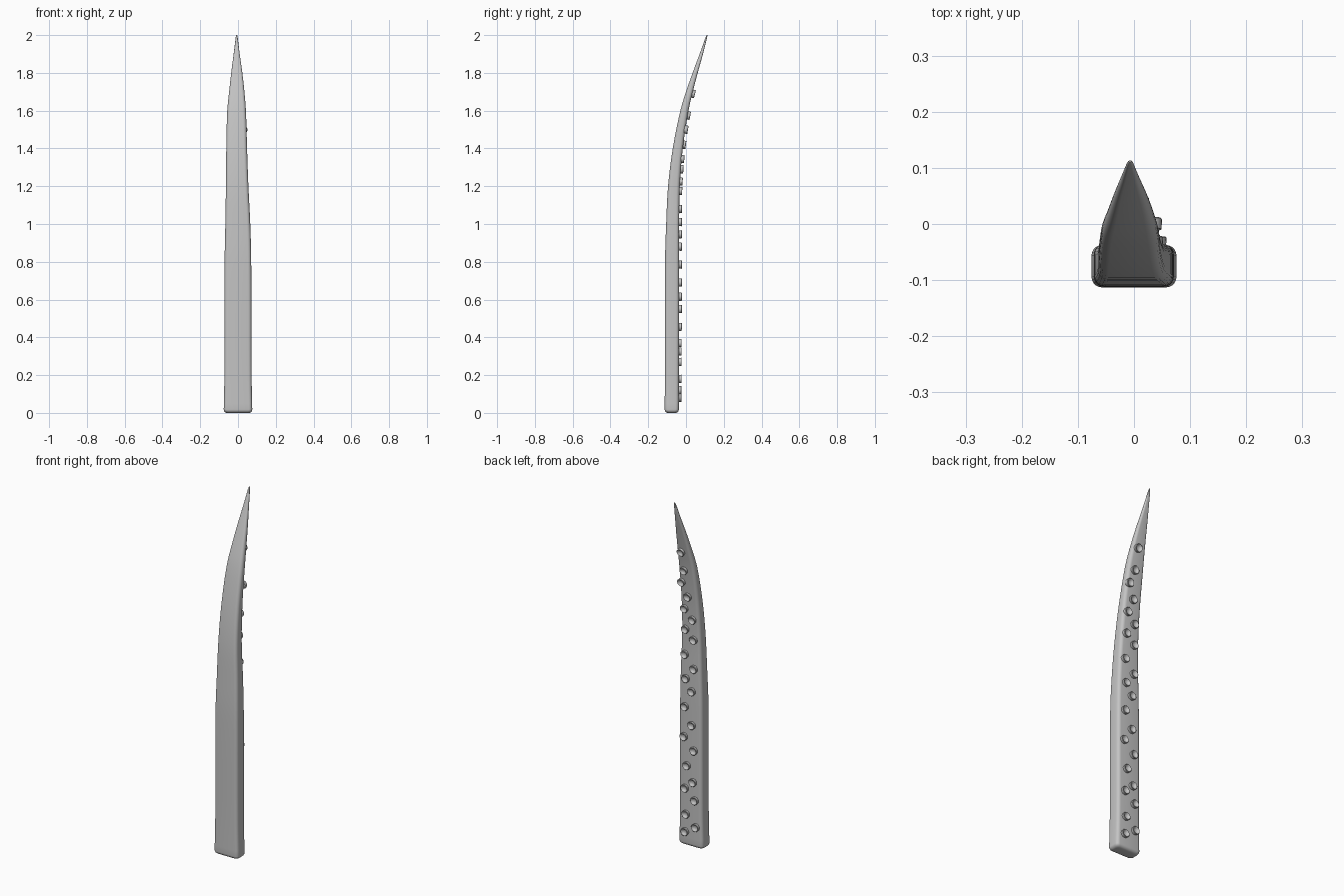
import bpy, bmesh, math
from mathutils import Vector, Matrix

if "Cube" in bpy.data.objects:
    bpy.data.objects.remove(bpy.data.objects["Cube"])

grey = bpy.data.materials.new("soft grey")
grey.diffuse_color = (0.55, 0.55, 0.55, 1)
grey.use_nodes = True
grey.node_tree.nodes["Principled BSDF"].inputs["Base Color"].default_value = grey.diffuse_color

# Tentacle sections: z, left x, right x, front y, back y
KEYS = [
    (0.0, -0.076, 0.076, -0.113, -0.038),
    (0.2, -0.072, 0.072, -0.112, -0.037),
    (0.8, -0.071, 0.070, -0.111, -0.036),
    (1.0, -0.067, 0.065, -0.105, -0.036),
    (1.2, -0.064, 0.055, -0.095, -0.033),
    (1.4, -0.062, 0.048, -0.070, -0.017),
    (1.6, -0.057, 0.042, -0.030, 0.013),
    (1.7, -0.047, 0.034, 0.000, 0.036),
    (1.8, -0.036, 0.023, 0.035, 0.062),
    (1.9, -0.023, 0.009, 0.072, 0.090),
    (2.0, -0.011, -0.003, 0.108, 0.115),
]


def section(z):
    """Smoothly interpolated left, right, front and back at height z."""
    i = max(k for k in range(len(KEYS) - 1) if KEYS[k][0] <= z)
    a, b = KEYS[i], KEYS[i + 1]
    p, n = KEYS[max(i - 1, 0)], KEYS[min(i + 2, len(KEYS) - 1)]
    h = b[0] - a[0]
    t = (z - a[0]) / h
    out = []
    for c in range(1, 5):
        m0 = (b[c] - p[c]) / (b[0] - p[0]) * h
        m1 = (n[c] - a[c]) / (n[0] - a[0]) * h
        out.append((2*t**3 - 3*t**2 + 1) * a[c] + (t**3 - 2*t**2 + t) * m0
                   + (3*t**2 - 2*t**3) * b[c] + (t**3 - t**2) * m1)
    return out


def ring(bm, z, inset=0.0):
    """Rounded rectangle of vertices at height z."""
    x0, x1, y0, y1 = section(z)
    x0, x1, y0, y1 = x0 + inset, x1 - inset, y0 + inset, y1 - inset
    r = min(0.018, 0.42 * min(x1 - x0, y1 - y0))
    corners = [(x1 - r, y1 - r), (x0 + r, y1 - r), (x0 + r, y0 + r), (x1 - r, y0 + r)]
    verts = []
    for q, (cx, cy) in enumerate(corners):
        for s in range(6):
            a = math.pi / 2 * (q + s / 5)
            verts.append(bm.verts.new((cx + r * math.cos(a), cy + r * math.sin(a), z)))
    return verts


def bridge(bm, a, b):
    n = len(a)
    for i in range(n):
        bm.faces.new((a[i], a[(i + 1) % n], b[(i + 1) % n], b[i]))


def finish(bm, name, angle):
    bmesh.ops.recalc_face_normals(bm, faces=bm.faces)
    me = bpy.data.meshes.new(name)
    bm.to_mesh(me)
    bm.free()
    me.materials.append(grey)
    ob = bpy.data.objects.new(name, me)
    bpy.context.collection.objects.link(ob)
    bpy.ops.object.select_all(action='DESELECT')
    ob.select_set(True)
    bpy.context.view_layer.objects.active = ob
    bpy.ops.object.shade_smooth_by_angle(angle=math.radians(angle))
    return ob


# Tentacle body with a rounded base edge
bm = bmesh.new()
R = 0.018
rings = [ring(bm, R * (1 - math.cos(a)), R * (1 - math.sin(a)))
         for a in (math.pi / 2 * k / 5 for k in range(6))]
rings += [ring(bm, 0.05 * k) for k in range(1, 40)]
rings += [ring(bm, 1.985), ring(bm, 1.996, 0.001), ring(bm, 2.0, 0.002)]
for a, b in zip(rings, rings[1:]):
    bridge(bm, a, b)
bm.faces.new(rings[0])
bm.faces.new(rings[-1])
finish(bm, "tentacle_body", 50)

# Suction cups on the back: x, z
CUPS = [(0.005, 1.69), (0.005, 1.575), (0.028, 1.50), (-0.003, 1.42), (0.023, 1.345),
        (-0.023, 1.29), (0.024, 1.225), (-0.026, 1.175), (0.03, 1.08), (-0.026, 1.01),
        (0.024, 0.945), (-0.013, 0.88), (0.03, 0.785), (-0.013, 0.69), (0.036, 0.615),
        (-0.026, 0.55), (0.018, 0.455), (-0.02, 0.37), (0.03, 0.325), (-0.031, 0.27),
        (0.024, 0.18), (-0.036, 0.12), (0.03, 0.08)]

# Lathe profile of one cup: radius, height above the skin
PROFILE = [(0.021, -0.006), (0.022, 0.012), (0.020, 0.014), (0.017, 0.013),
           (0.013, 0.007), (0.007, 0.004)]
SIDES = 20

bm = bmesh.new()
for x, z in CUPS:
    slope = (section(z + 0.01)[3] - section(z - 0.01)[3]) / 0.02
    normal = Vector((0, 1, -slope)).normalized()
    mat = (Matrix.Translation((x, section(z)[3], z))
           @ normal.to_track_quat('Z', 'Y').to_matrix().to_4x4())
    loops = [[bm.verts.new(mat @ Vector((r * math.cos(2 * math.pi * k / SIDES),
                                         r * math.sin(2 * math.pi * k / SIDES), h)))
              for k in range(SIDES)] for r, h in PROFILE]
    for a, b in zip(loops, loops[1:]):
        bridge(bm, a, b)
    bm.faces.new(loops[0])
    bm.faces.new(loops[-1])
finish(bm, "suction_cups", 40)
